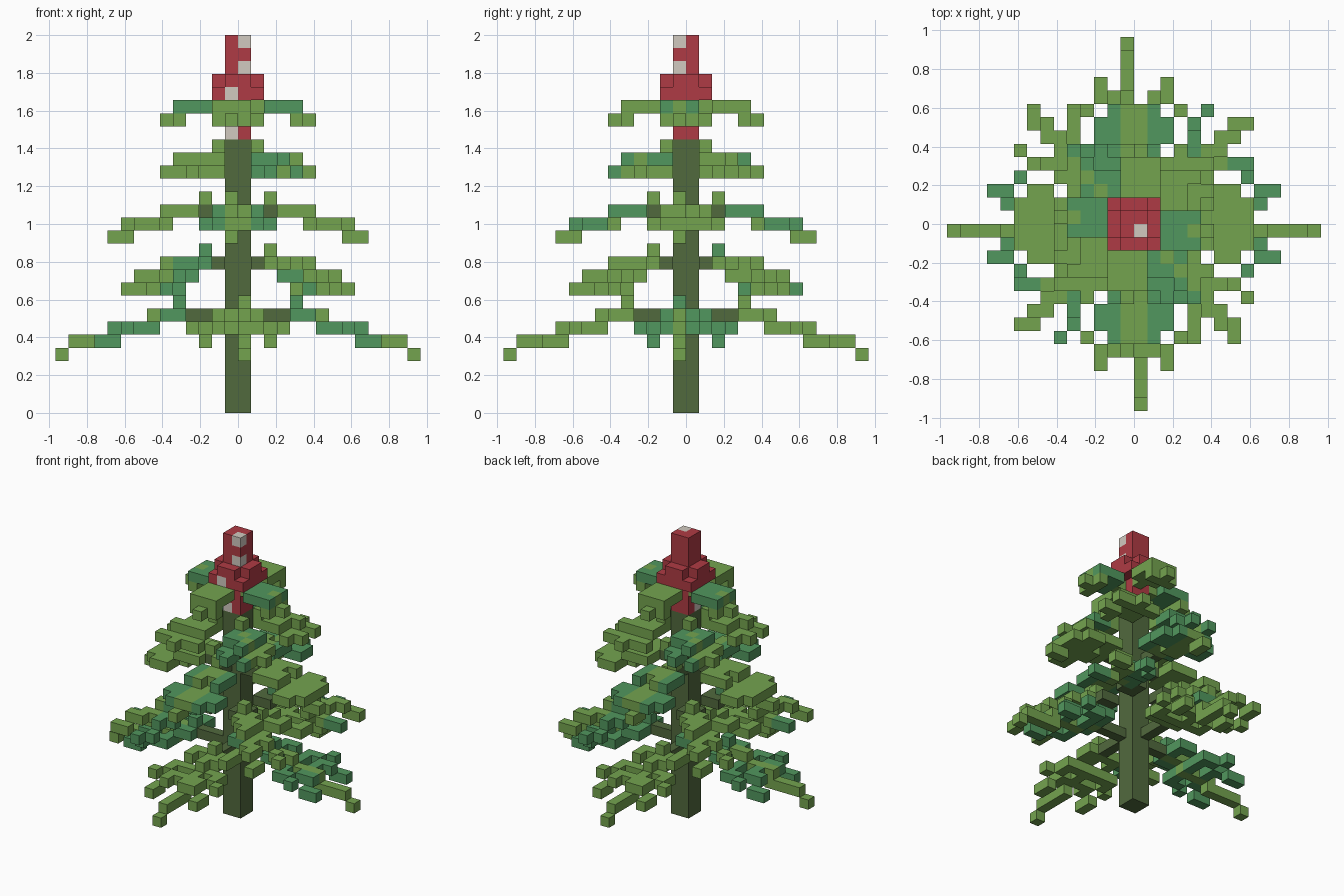
import bpy
from mathutils import Vector

cube = bpy.data.objects.get("Cube")
if cube:
    bpy.data.objects.remove(cube)

V = 2 / 29  # edge of one block
COLOURS = {
    "bark": (0.083, 0.143, 0.048),
    "light_leaf": (0.175, 0.37, 0.078),
    "dark_leaf": (0.083, 0.31, 0.112),
    "red_cap": (0.43, 0.044, 0.058),
    "cap_spot": (0.64, 0.59, 0.53),
}
MATS = {}
for name, rgb in COLOURS.items():
    m = bpy.data.materials.new(name)
    m.use_nodes = True
    m.diffuse_color = (*rgb, 1)
    m.node_tree.nodes["Principled BSDF"].inputs["Base Color"].default_value = (*rgb, 1)
    MATS[name] = m
NAMES = list(COLOURS)

cells = {}  # block position -> (part, colour)


def put(part, colour, x, y, z):
    cells.setdefault((x, y, z), (part, colour))


def box(part, colour, half, z0, z1, skip_corners=False):
    for x in range(-half, half):
        for y in range(-half, half):
            if skip_corners and x in (-half, half - 1) and y in (-half, half - 1):
                continue
            for z in range(z0, z1):
                put(part, colour, x, y, z)


def flip(i, sign):
    return i if sign > 0 else -i - 1


# Four straight boughs; twigs mirror about the trunk or about the bough's spine
def straight_tier(part, wood, spine, twigs, rule, offsets, about_spine=False):
    for (axis, sign), off in zip((("x", 1), ("x", -1), ("y", 1), ("y", -1)), offsets):
        def add(colour, u, w, z):
            x, y = (flip(u, sign), w) if axis == "x" else (w, flip(u, sign))
            put(part, colour, x, y, z)
        for u, z in wood:
            add("bark", u, off, z)
        for u, z in spine:
            add(rule(axis, 0, u, z), u, off, z)
        for u, d, z in twigs:
            for w in ((off + d, off - d) if about_spine else (d, -d - 1)):
                add(rule(axis, d + 1, u, z), u, w, z)


# One corner bough, turned about the trunk four times
def corner_tier(part, wood, leaves, rule):
    for turn in range(4):
        def add(colour, x, y, z):
            for _ in range(turn):
                x, y = -y - 1, x
            put(part, colour, x, y, z)
        for z, points in wood.items():
            for a, b in points:
                add("bark", a, b, z)
        for z, points in leaves.items():
            for a, b in points:
                add(rule(turn % 2, a, b, z), a, b, z)


def run(z, *us):
    return [(u, z) for u in us]


def leaf(dark):
    return "dark_leaf" if dark else "light_leaf"


# Spots come first so that they replace cap blocks
for spot in ((0, -1, 28), (0, -1, 26), (-1, -2, 24), (-1, -1, 21)):
    put("cap", "cap_spot", *spot)
box("cap", "red_cap", 1, 21, 29)
box("cap", "red_cap", 2, 24, 25)
box("cap", "red_cap", 2, 25, 26, skip_corners=True)
box("trunk", "bark", 1, 0, 21)

# Lowest boughs
straight_tier(
    "lowest_boughs", run(7, 1, 2, 3),
    run(8, 4) + run(7, 4, 5, 6) + run(6, 6, 7, 8, 9) + run(5, *range(9, 13)) + run(4, 13),
    [(4, 0, 7), (4, 1, 7), (5, 1, 7),
     (6, 0, 6), (6, 1, 6), (6, 2, 6), (7, 2, 6), (8, 3, 6),
     (8, 0, 6), (8, 1, 6), (9, 1, 6), (9, 2, 5), (10, 2, 5)],
    lambda axis, d, u, z: leaf(axis == "x" and (z == 8 or d > 0)),
    (-1, -1, -1, 0))

# Lower corner boughs
corner_tier(
    "lower_corner_boughs", {11: [(1, 1), (1, 2), (2, 1)]},
    {12: [(2, 2)],
     11: [(2, 2), (3, 2), (2, 3), (3, 3), (4, 3), (4, 4), (5, 4), (3, 4)],
     10: [(5, 5), (6, 5), (6, 6), (7, 6), (5, 4), (5, 3), (4, 5), (4, 6), (3, 5)],
     9: [(7, 7), (8, 7), (6, 4), (7, 4), (8, 4), (4, 7), (5, 8)]},
    lambda odd, a, b, z: leaf(z == 10 and b < a < 6 if odd
                              else b > a or a == b < 5 or a - b > 2))

# Middle boughs
straight_tier(
    "middle_boughs", run(15, 1, 2),
    run(16, 2) + run(15, 3, 4, 5) + run(14, 5, 6, 7, 8) + run(13, 8, 9),
    [(3, 0, 15), (3, 1, 15), (4, 0, 15), (4, 1, 15), (5, 1, 15),
     (5, 0, 14), (6, 0, 14), (6, 1, 14), (6, 2, 14),
     (7, 0, 14), (7, 1, 14), (7, 2, 14), (8, 0, 14), (8, 1, 14)],
    lambda axis, d, u, z: leaf(axis == "y" and d > 1),
    (-1, -1, -1, -1))

# Upper corner boughs
corner_tier(
    "upper_corner_boughs", {},
    {20: [(1, 1)],
     19: [(1, 1), (2, 1), (1, 2), (2, 2), (3, 2), (2, 3), (3, 3), (4, 3), (3, 1), (1, 3)],
     18: [(4, 4), (5, 4), (4, 2), (5, 2), (4, 1), (2, 4), (3, 5), (3, 4), (1, 4)]},
    lambda odd, a, b, z: leaf(odd and (a > b or (z == 19 and a != b))))

# Top boughs under the cap
straight_tier(
    "top_boughs", [], run(23, 1, 2, 3, 4) + run(22, 4, 5),
    [(2, 1, 23), (3, 1, 23), (4, 1, 23), (4, 1, 22)],
    lambda axis, d, u, z: leaf(axis == "x" and z == 23 and u > 1 and (u < 4 or d > 0)),
    (-1, 0, 0, -1), about_spine=True)

# Turn the blocks of every part into one mesh without hidden faces
for part in sorted({p for p, c in cells.values()}):
    verts, faces, mats, index = [], [], [], {}

    def vert(p):
        key = tuple(p)
        if key not in index:
            index[key] = len(verts)
            verts.append(Vector(key) * V)
        return index[key]

    for pos, (owner, colour) in cells.items():
        if owner != part:
            continue
        for axis in range(3):
            for step in (0, 1):
                n = list(pos)
                n[axis] += 1 if step else -1
                if tuple(n) in cells:
                    continue
                quad = []
                for s, t in ((0, 0), (1, 0), (1, 1), (0, 1)):
                    p = list(pos)
                    p[axis] += step
                    p[(axis + 1) % 3] += s
                    p[(axis + 2) % 3] += t
                    quad.append(vert(p))
                faces.append(quad if step else quad[::-1])
                mats.append(NAMES.index(colour))
    mesh = bpy.data.meshes.new(part)
    mesh.from_pydata(verts, [], faces)
    for name in NAMES:
        mesh.materials.append(MATS[name])
    for poly, mi in zip(mesh.polygons, mats):
        poly.material_index = mi
    mesh.update()
    bpy.context.collection.objects.link(bpy.data.objects.new(part, mesh))
